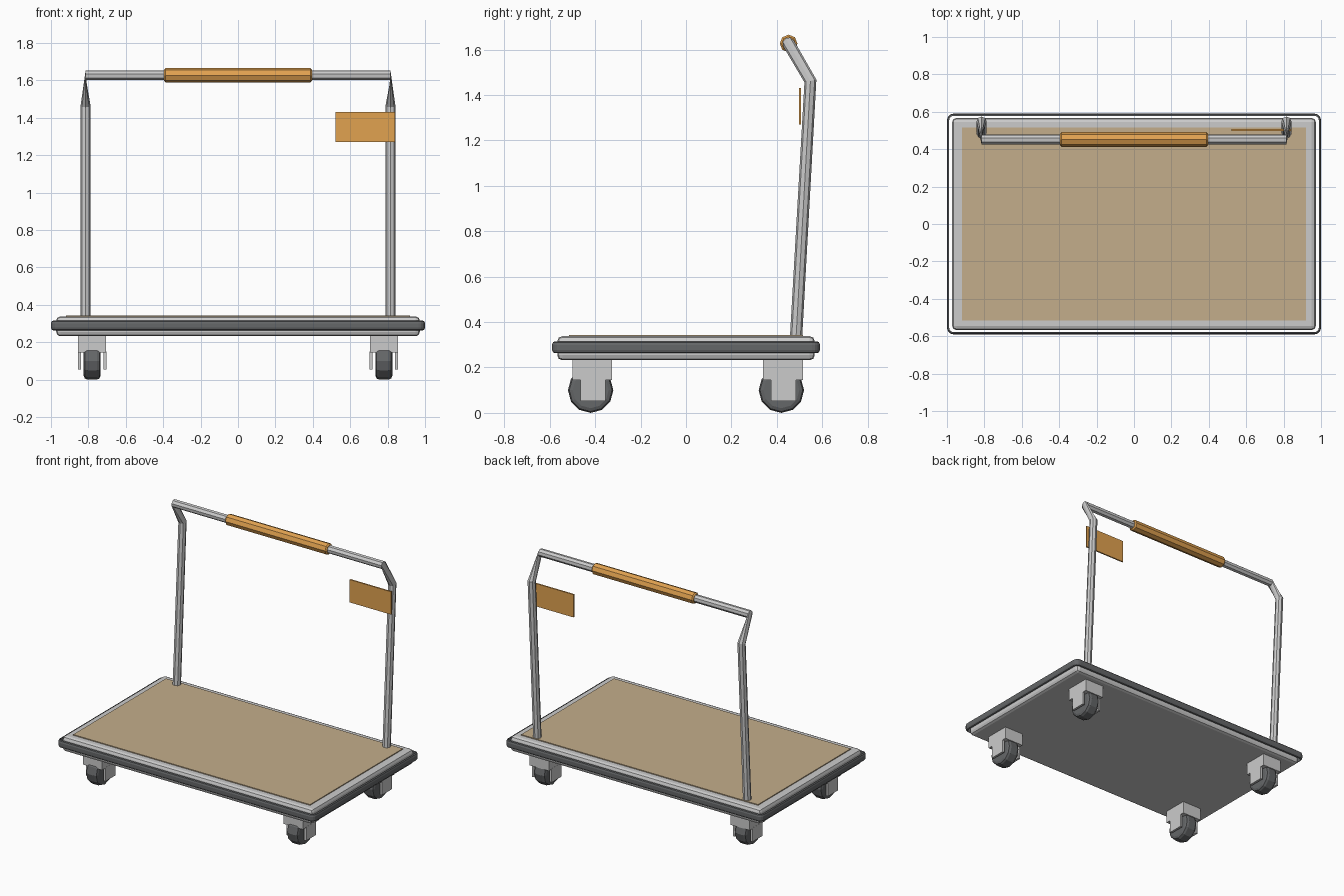
import bpy, bmesh, math
from mathutils import Vector, Matrix

if "Cube" in bpy.data.objects:
    bpy.data.objects.remove(bpy.data.objects["Cube"])


def material(name, rgb):
    m = bpy.data.materials.new(name)
    m.diffuse_color = (*rgb, 1)
    m.use_nodes = True
    m.node_tree.nodes["Principled BSDF"].inputs["Base Color"].default_value = m.diffuse_color
    return m


RUBBER = material("dark_rubber", (0.13, 0.135, 0.14))
TAN = material("tan_mat", (0.55, 0.42, 0.26))
ORANGE = material("orange", (0.75, 0.36, 0.08))


def finish(bm, name, mat=None, bevel=0, segments=1):
    bmesh.ops.recalc_face_normals(bm, faces=bm.faces)
    mesh = bpy.data.meshes.new(name)
    bm.to_mesh(mesh)
    bm.free()
    ob = bpy.data.objects.new(name, mesh)
    bpy.context.collection.objects.link(ob)
    if mat:
        mesh.materials.append(mat)
    if bevel:
        b = ob.modifiers.new("bevel", "BEVEL")
        b.width, b.segments, b.limit_method = bevel, segments, "ANGLE"
        b.angle_limit = math.radians(50)
    return ob


def box(name, lo, hi, mat=None, bevel=0, segments=1):
    lo, hi = Vector(lo), Vector(hi)
    bm = bmesh.new()
    bmesh.ops.create_cube(bm, size=1, matrix=Matrix.Translation((lo + hi) / 2)
                          @ Matrix.Diagonal((*(hi - lo), 1)))
    return finish(bm, name, mat, bevel, segments)


def x_cylinder(name, centre, radius, length, sides, mat, bevel, segments):
    bm = bmesh.new()
    bmesh.ops.create_cone(bm, cap_ends=True, segments=sides, radius1=radius, radius2=radius,
                          depth=length, matrix=Matrix.Translation(centre)
                          @ Matrix.Rotation(math.pi / 2, 4, "Y"))
    return finish(bm, name, mat, bevel, segments)


def loft(bm, rings, closed=False):
    rows = [[bm.verts.new(p) for p in r] for r in rings]
    n = len(rows[0])
    for a, b in zip(rows, rows[1:] + rows[:1] if closed else rows[1:]):
        for i in range(n):
            j = (i + 1) % n
            bm.faces.new((a[i], a[j], b[j], b[i]))
    return rows


# Platform frame and mat
box("platform_frame", (-0.972, -0.567, 0.232), (0.972, 0.567, 0.338), None, 0.022, 2)
box("deck_mat", (-0.92, -0.515, 0.33), (0.92, 0.515, 0.344), TAN)


# Bumper strip: thin ring with rounded corners around the platform
def rounded_rect(inset, z, r=0.035):
    hx, hy, r0 = 1.0 - r, 0.59 - r, r - inset
    pts = []
    for k, (sx, sy) in enumerate(((1, 1), (-1, 1), (-1, -1), (1, -1))):
        for s in range(5):
            a = math.pi / 2 * (k + s / 4)
            pts.append((sx * hx + r0 * math.cos(a), sy * hy + r0 * math.sin(a), z))
    return pts


bm = bmesh.new()
profile = [(0.012, 0.263), (0.004, 0.267), (0, 0.278), (0, 0.3), (0.004, 0.311), (0.012, 0.315)]
loft(bm, [rounded_rect(i, z) for i, z in profile], closed=True)
finish(bm, "bumper_strip", RUBBER)

# Push handle: one eight-sided tube swept up, across and down
R = 0.027
path = []
for s in (-1, 1):
    leg = [((s * 0.815, 0.484, 0.32), (0, 0, -s), (0, 1, -0.055)),
           ((s * 0.815, 0.548, 1.462), (0, 0, -s), (0, 0.97, 0.22)),
           ((s * 0.815, 0.452, 1.627), (1, 0, 0), (0, 0.87, 0.5))]
    path += leg if s < 0 else leg[::-1]
rings = []
for c, t, u in path:
    u = Vector(u).normalized()
    v = Vector(t).cross(u).normalized()
    rings.append([Vector(c) + R * (math.cos(k * math.pi / 4) * u + math.sin(k * math.pi / 4) * v)
                  for k in range(8)])
bm = bmesh.new()
rows = loft(bm, rings)
bm.faces.new(rows[0])
bm.faces.new(rows[-1])
finish(bm, "push_handle")

# Grip sleeve and tag plate
x_cylinder("handle_grip", (0, 0.452, 1.627), 0.039, 0.79, 8, ORANGE, 0.008, 1)
box("tag_plate", (0.52, 0.497, 1.27), (0.84, 0.507, 1.43), ORANGE)

# Four casters
for sx, side in ((-1, "left"), (1, "right")):
    for sy, end in ((-1, "front"), (1, "back")):
        x, y, tag = sx * 0.78, sy * 0.42, f"{end}_{side}"
        box("caster_mount_" + tag, (x - 0.075, y - 0.08, 0.145), (x + 0.075, y + 0.095, 0.236))
        for d, part in ((-0.068, "outer"), (0.068, "inner")):
            box(f"caster_fork_{part}_{tag}", (x + d - 0.008, y - 0.045, 0.053),
                (x + d + 0.008, y + 0.065, 0.15))
        x_cylinder("caster_wheel_" + tag, (x, y, 0.1), 0.1, 0.09, 12, RUBBER, 0.02, 2)
